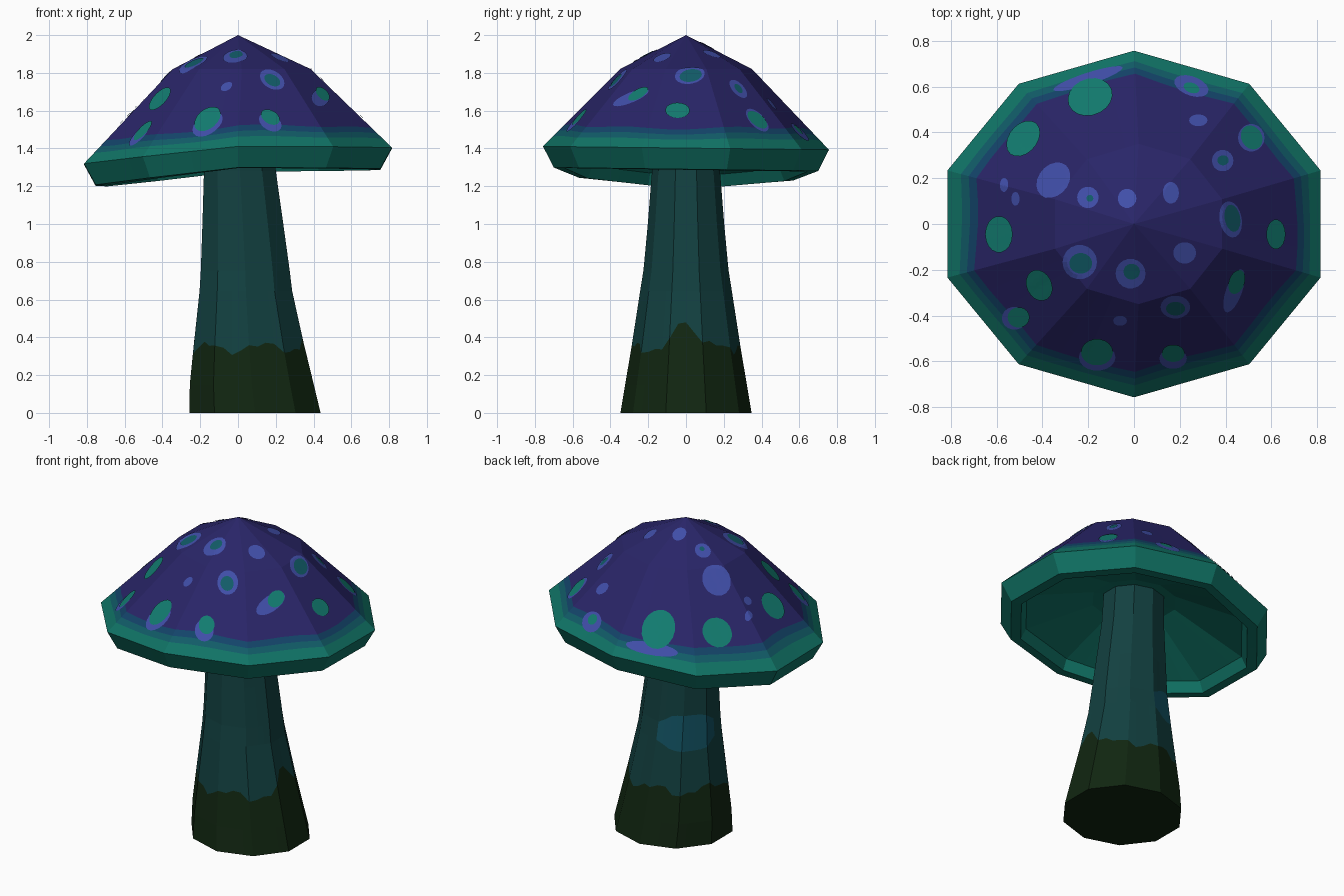
import bpy, bmesh, math
from mathutils import Vector
from mathutils.bvhtree import BVHTree

if "Cube" in bpy.data.objects:
    bpy.data.objects.remove(bpy.data.objects["Cube"])

def material(name, rgb):
    m = bpy.data.materials.new(name)
    lin = [((c / 255 + 0.055) / 1.055) ** 2.4 if c > 10 else c / 255 / 12.92 for c in rgb]
    m.diffuse_color = (*lin, 1)
    m.use_nodes = True
    m.node_tree.nodes["Principled BSDF"].inputs["Base Color"].default_value = m.diffuse_color
    return m

MATS = [material(*a) for a in (
    ("cap_indigo", (41, 37, 104)), ("rim_teal", (16, 116, 102)),
    ("band_deep_teal", (17, 92, 104)), ("band_navy", (19, 68, 106)),
    ("spot_blue", (64, 78, 168)), ("spot_teal", (18, 124, 112)),
    ("stem_dark_teal", (18, 64, 64)), ("moss_green", (17, 38, 17)),
    ("stem_patch_blue", (18, 82, 98)))]
INDIGO, RIM, DEEP, NAVY, BLUE, TEAL, STEM, MOSS, PATCH = range(9)

COLS = 40   # four columns on each side of a ten-sided outline

def decagon(i):
    a = 18 + i * 360 / COLS
    k = math.cos(math.radians(18)) / math.cos(math.radians((a - 18) % 36 - 18))
    return k * math.cos(math.radians(a)), k * math.sin(math.radians(a)), a

def add_object(name, bm, used):
    me = bpy.data.meshes.new(name)
    for m in MATS:
        me.materials.append(m)
    bm.to_mesh(me)
    ob = bpy.data.objects.new(name, me)
    bpy.context.collection.objects.link(ob)
    return ob

def loft(rings, colour, first, last):
    """Skin rings of points from top to bottom; first/last are end points."""
    bm = bmesh.new()
    vs = [[bm.verts.new(p) for p in r] for r in rings]
    a, b = bm.verts.new(first), bm.verts.new(last)
    for i in range(COLS):
        j = (i + 1) % COLS
        bm.faces.new((a, vs[0][i], vs[0][j])).material_index = colour(-1, i)
        for r in range(len(rings) - 1):
            f = bm.faces.new((vs[r][i], vs[r + 1][i], vs[r + 1][j], vs[r][j]))
            f.material_index = colour(r, i)
        bm.faces.new((b, vs[-1][j], vs[-1][i])).material_index = colour(len(rings) - 1, i)
    bmesh.ops.recalc_face_normals(bm, faces=bm.faces[:])
    return bm

# Cap: tilted ten-sided roof, turned-in rim and hollow underside
def rim_point(i, scale=1.0, drop=0.0):
    c, s, _ = decagon(i)
    x, y = 0.857 * c, 0.757 * s
    z = 1.402 - 0.085 * max(0, -x / 0.815) - 0.012 * y
    return Vector((x * scale, y * scale, z - drop))

def shoulder_point(i):
    c, s, _ = decagon(i)
    return Vector((0.02 + 0.384 * c, 0.35 * s, 1.82))

def slope_ring(t, wobble):
    ring = []
    for i in range(COLS):
        w = wobble * (math.sin(i * 1.1 + 1) + math.sin(i * 0.47))
        ring.append(rim_point(i).lerp(shoulder_point(i), t + w))
    return ring

def rim_ring(scale, drop):
    return [rim_point(i, scale, drop) for i in range(COLS)]

inner = [Vector((0.26 * decagon(i)[0], 0.24 * decagon(i)[1], 1.48)) for i in range(COLS)]
cap_rings = [[shoulder_point(i) for i in range(COLS)],
             slope_ring(0.26, 0.014), slope_ring(0.19, 0.011), slope_ring(0.12, 0.008),
             rim_ring(1, 0), rim_ring(0.925, 0.112), rim_ring(0.85, 0.115),
             rim_ring(0.81, 0.05), inner]
cap_bm = loft(cap_rings, lambda r, i: {-1: INDIGO, 0: INDIGO, 1: NAVY, 2: DEEP}.get(r, RIM),
              (0, 0, 2.0), (0, 0, 1.5))
tree = BVHTree.FromBMesh(cap_bm)
add_object("mushroom_cap", cap_bm, None)

# Cap spots: thin plates draped on the roof (x, y, radius x, radius y, turn)
def spots(name, colour, lift, items):
    bm = bmesh.new()
    for x, y, rx, ry, turn in items:
        def drop(u, v):
            c, s = math.cos(math.radians(turn)), math.sin(math.radians(turn))
            px, py = x + u * rx * c - v * ry * s, y + u * rx * s + v * ry * c
            hit, n, _, _ = tree.ray_cast(Vector((px, py, 3)), Vector((0, 0, -1)))
            return bm.verts.new(hit + n * lift if hit else (px, py, 1.4))
        mid = drop(0, 0)
        prev = None
        for k in (0.25, 0.5, 0.75, 1.0):
            ring = [drop(k * math.cos(q * math.pi / 9), k * math.sin(q * math.pi / 9))
                    for q in range(18)]
            for q in range(18):
                w = (q + 1) % 18
                if prev:
                    bm.faces.new((prev[q], ring[q], ring[w], prev[w]))
                else:
                    bm.faces.new((mid, ring[q], ring[w]))
            prev = ring
    for f in bm.faces:
        f.material_index = colour
    add_object(name, bm, None)

spots("blue_spots", BLUE, 0.004, [
    (-.35, .19, .085, .065, 50), (-.03, .11, .04, .042, 0), (.16, .135, .035, .047, 0),
    (.22, -.125, .05, .047, 0), (-.06, -.42, .03, .022, 0), (.28, .45, .04, .026, 0),
    (-.565, .17, .018, .03, 0), (-.515, .11, .018, .03, 0), (-.20, .115, .047, .047, 0),
    (-.235, -.165, .075, .075, 0), (-.015, -.215, .065, .065, 0), (.18, -.36, .065, .05, 0),
    (.42, .02, .048, .08, 10), (.385, .275, .047, .047, 0), (.435, -.29, .035, .10, -20),
    (.25, .60, .078, .042, -20), (.51, .375, .058, .06, 0), (-.16, -.58, .08, .058, 0),
    (.17, -.585, .06, .045, 0), (-.52, -.41, .055, .05, 0), (-.2, .632, .16, .026, 18)])
spots("teal_spots", TEAL, 0.007, [
    (-.19, .55, .10, .08, 20), (-.48, .37, .088, .062, 50), (-.585, -.045, .06, .08, 0),
    (-.41, -.265, .055, .07, 25), (-.50, -.405, .048, .045, 0), (-.16, -.555, .07, .058, 0),
    (.17, -.56, .05, .038, 0), (.615, -.045, .042, .065, 0), (.51, .375, .045, .055, 30),
    (.25, .59, .036, .022, -20), (.445, -.25, .034, .055, -20)])
spots("ringed_spot_centres", DEEP, 0.007, [
    (-.19, .11, .015, .015, 0), (-.23, -.17, .05, .045, 0), (-.01, -.205, .035, .035, 0),
    (.18, -.365, .042, .03, 0), (.425, .025, .034, .06, 10), (.385, .275, .025, .022, 0)])

# Stem: leaning taper; z, centre x, radius x, radius y
PROFILE = [(0, .09, .365, .347), (.15, .073, .345, .322), (.4, .055, .30, .28),
           (.6, .043, .262, .25), (.8, .037, .243, .218), (1.28, .01, .20, .18),
           (1.55, .0, .19, .175)]

def stem_point(i, z):
    c, s, _ = decagon(i)
    for p, q in zip(PROFILE, PROFILE[1:]):
        if z <= q[0]:
            t = (z - p[0]) / (q[0] - p[0])
            cx, rx, ry = (p[k] + (q[k] - p[k]) * t for k in (1, 2, 3))
            return Vector((cx + rx * c, ry * s, z))

def moss_height(i):
    a = (decagon(i)[2] + 180) % 360 - 180
    return 0.345 + 0.14 * math.exp(-(a / 14) ** 2) + 0.025 * math.sin(i * 0.9) + 0.015 * math.sin(i * 2.1)

def patch_half(i):
    d = abs((decagon(i)[2] - 135 + 180) % 360 - 180)
    return 0.11 * max(0.5, 1 - (d / 48) ** 4)

levels = [lambda i: 1.55, lambda i: 1.28, lambda i: 1.0,
          lambda i: 0.70 + patch_half(i), lambda i: 0.70 - patch_half(i),
          moss_height, lambda i: 0.15, lambda i: 0.0]

def stem_colour(r, i):
    if r >= 5:
        return MOSS
    if r == 3 and abs(decagon(i)[2] + 4.5 - 135) < 45:
        return PATCH
    return STEM

stem_bm = loft([[stem_point(i, h(i)) for i in range(COLS)] for h in levels],
               stem_colour, (0, 0, 1.55), (.09, 0, 0))
add_object("stem", stem_bm, None)
